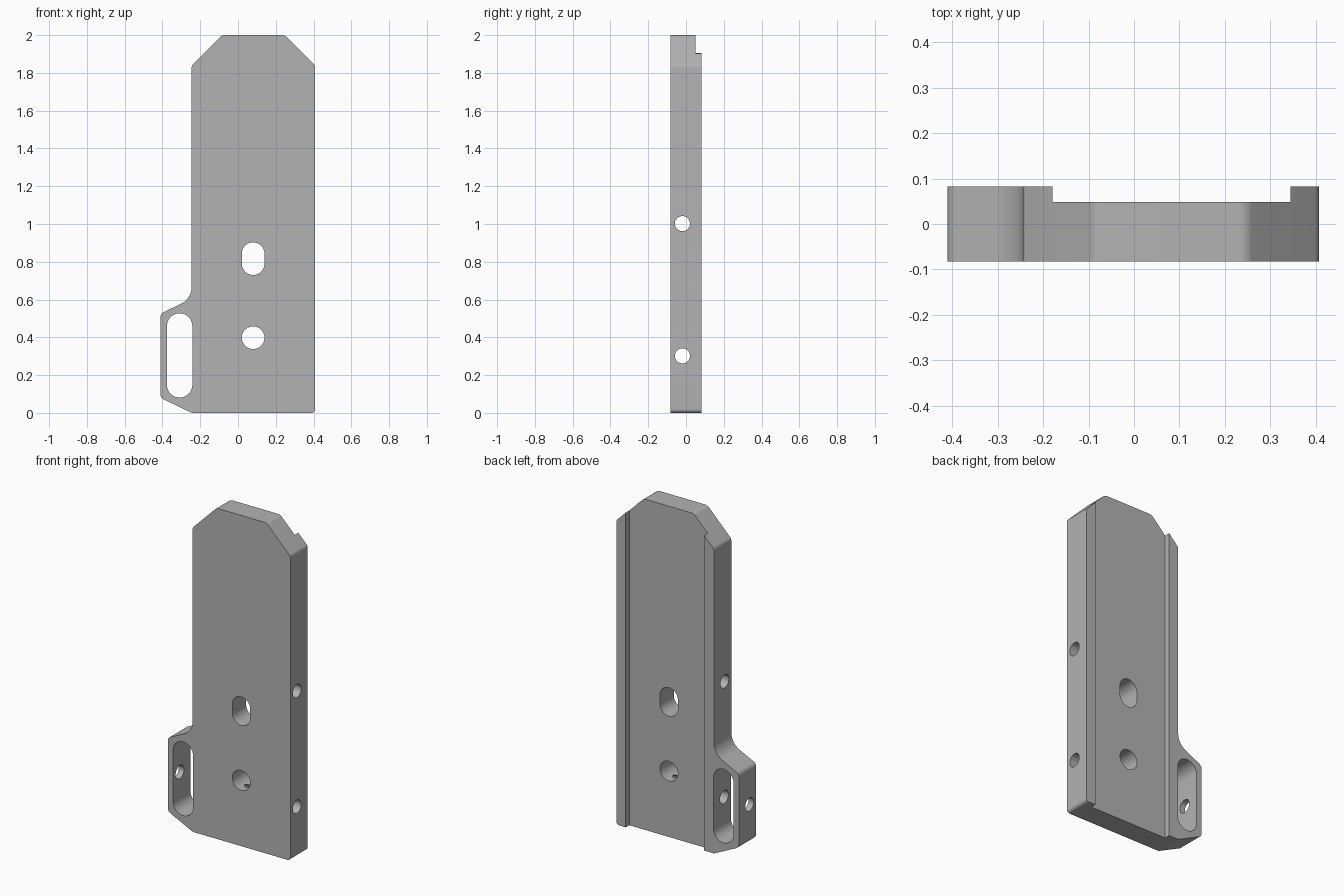
import bpy
import math
from mathutils import Vector

if "Cube" in bpy.data.objects:
    bpy.data.objects.remove(bpy.data.objects["Cube"], do_unlink=True)

HALF = 0.083  # half the plate thickness

metal = bpy.data.materials.new("plain grey metal")
metal.use_nodes = True
GREY = (0.45, 0.45, 0.45, 1)
metal.diffuse_color = GREY
metal.node_tree.nodes["Principled BSDF"].inputs["Base Color"].default_value = GREY


def rounded(corners, steps=10):
    """Outline of (x, z) points with each (x, z, radius) corner filleted."""
    out = []
    for i, (x, z, r) in enumerate(corners):
        p = Vector((x, z))
        a = (Vector(corners[i - 1][:2]) - p).normalized()
        b = (Vector(corners[(i + 1) % len(corners)][:2]) - p).normalized()
        half = a.angle(b) / 2
        centre = p + (a + b).normalized() * (r / math.sin(half))
        start = p + a * (r / math.tan(half)) - centre
        end = p + b * (r / math.tan(half)) - centre
        turn = math.pi - 2 * half
        for k in range(steps + 1):
            t = k / steps
            q = (start * math.sin((1 - t) * turn) + end * math.sin(t * turn)) / math.sin(turn)
            out.append(centre + q)
    return out


def slot(x, z_low, z_high, r, steps=24):
    """Upright round-ended outline; a circle when z_low equals z_high."""
    pts = []
    for k in range(2 * steps):
        ang = math.pi * (k + 0.5) / steps
        z = z_high if k < steps else z_low
        pts.append(Vector((x + r * math.cos(ang), z + r * math.sin(ang))))
    return pts


def extrude(name, outline, y0, y1):
    n = len(outline)
    verts = [(p.x, y, p.y) for y in (y0, y1) for p in outline]
    faces = [tuple(range(n)), tuple(range(2 * n - 1, n - 1, -1))]
    faces += [(i, i + n, (i + 1) % n + n, (i + 1) % n) for i in range(n)]
    mesh = bpy.data.meshes.new(name)
    mesh.from_pydata(verts, [], faces)
    mesh.materials.append(metal)
    ob = bpy.data.objects.new(name, mesh)
    bpy.context.collection.objects.link(ob)
    return ob


# Plate with chamfered top and the side lug
plate = extrude("mounting_plate", rounded([
    (-0.245, 0, 0.03), (0.408, 0, 0.02), (0.408, 1.84, 0.03), (0.248, 2, 0.04),
    (-0.085, 2, 0.04), (-0.245, 1.84, 0.03), (-0.245, 0.605, 0.1),
    (-0.411, 0.525, 0.03), (-0.411, 0.08, 0.03)]), -HALF, HALF)

# Back channel
channel = [Vector(p) for p in ((-0.18, -0.1), (0.345, -0.1), (0.345, 2.1), (-0.18, 2.1))]
cutters = [extrude("channel_cutter", channel, 0.049, 0.2)]

# Openings through the face
for name, args in (("lug_slot", (-0.309, 0.148, 0.46, 0.067)),
                   ("face_slot", (0.08, 0.79, 0.843, 0.06)),
                   ("face_hole", (0.08, 0.398, 0.398, 0.06))):
    cutters.append(extrude(name + "_cutter", slot(*args), -0.2, 0.2))

# Cross bores from side to side
for z in (0.302, 1.002):
    bpy.ops.mesh.primitive_cylinder_add(vertices=40, radius=0.04, depth=1.2,
                                        location=(0, -0.019, z),
                                        rotation=(0, math.pi / 2, 0))
    bore = bpy.context.object
    bore.name = "cross_bore_cutter"
    bore.data.materials.append(metal)
    cutters.append(bore)

bpy.ops.object.select_all(action='DESELECT')
bpy.context.view_layer.objects.active = plate
plate.select_set(True)
for cutter in cutters:
    mod = plate.modifiers.new(cutter.name, 'BOOLEAN')
    mod.operation = 'DIFFERENCE'
    mod.solver = 'EXACT'
    mod.object = cutter
    bpy.ops.object.modifier_apply(modifier=mod.name)
    bpy.data.objects.remove(cutter, do_unlink=True)
bpy.ops.object.shade_smooth_by_angle(angle=math.radians(30))
